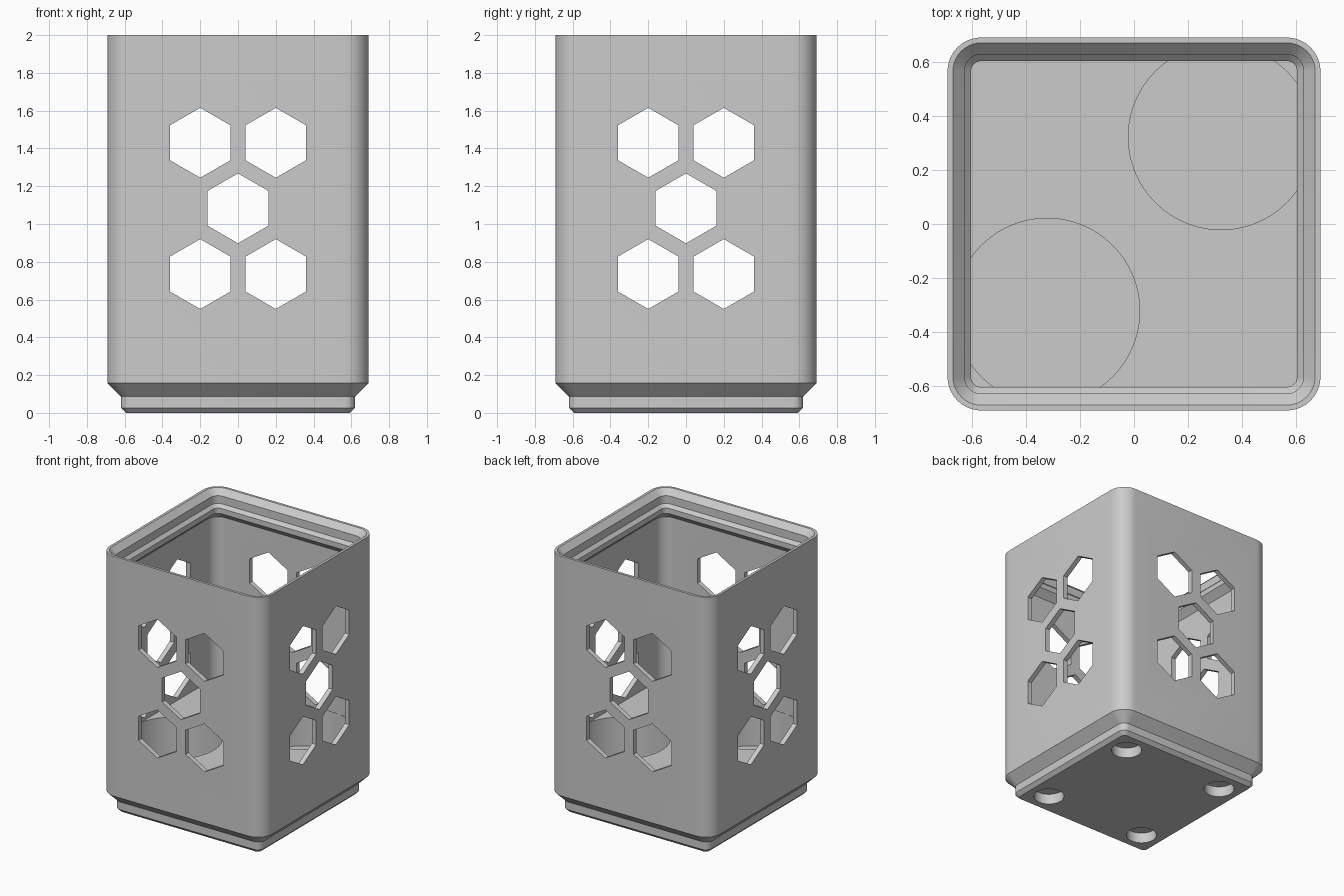
import bpy, bmesh
from math import cos, sin, pi
from mathutils import Matrix, Vector

cube = bpy.data.objects.get("Cube")
if cube:
    bpy.data.objects.remove(cube, do_unlink=True)

CORNER = 0.567      # corner arc centre, shared by every ring
ARC_STEPS = 10
FILL_TOP = 0.53     # top of the solid insert
POCKET_FLOOR = 0.235

grey = bpy.data.materials.new("light_grey")
grey.use_nodes = True
grey.diffuse_color = (0.6, 0.6, 0.6, 1)
grey.node_tree.nodes["Principled BSDF"].inputs["Base Color"].default_value = (0.6, 0.6, 0.6, 1)


def make_object(name, bm):
    bmesh.ops.recalc_face_normals(bm, faces=bm.faces)
    mesh = bpy.data.meshes.new(name)
    bm.to_mesh(mesh)
    bm.free()
    mesh.materials.append(grey)
    obj = bpy.data.objects.new(name, mesh)
    bpy.context.collection.objects.link(obj)
    return obj


def rounded_ring(bm, half, z):
    """Rounded square of verts at height z."""
    radius = half - CORNER
    ring = []
    for quarter, (sx, sy) in enumerate([(1, 1), (-1, 1), (-1, -1), (1, -1)]):
        for i in range(ARC_STEPS + 1):
            a = (quarter + i / ARC_STEPS) * pi / 2
            ring.append(bm.verts.new((sx * CORNER + radius * cos(a),
                                      sy * CORNER + radius * sin(a), z)))
    return ring


def add_prism(bm, sides, radius, length, matrix):
    bmesh.ops.create_cone(bm, cap_ends=True, segments=sides, radius1=radius,
                          radius2=radius, depth=length, matrix=matrix)


def cut(target, name, bm):
    cutter = make_object(name, bm)
    cutter.hide_render = True
    mod = target.modifiers.new(name, 'BOOLEAN')
    mod.operation = 'DIFFERENCE'
    mod.solver = 'EXACT'
    mod.object = cutter
    bpy.context.view_layer.objects.active = target
    bpy.ops.object.modifier_apply(modifier=mod.name)
    bpy.data.objects.remove(cutter, do_unlink=True)


# Bin body: foot, outer wall, stacking lip, inner wall, insert top
profile = [(0.593, 0), (0.62, 0.027), (0.62, 0.087), (0.692, 0.158),
           (0.692, 2), (0.672, 2), (0.629, 1.957), (0.629, 1.897),
           (0.605, 1.873), (0.605, 1.833), (0.655, 1.783), (0.655, FILL_TOP)]
bm = bmesh.new()
rings = [rounded_ring(bm, half, z) for half, z in profile]
for low, high in zip(rings, rings[1:]):
    n = len(low)
    for i in range(n):
        j = (i + 1) % n
        bm.faces.new((low[i], low[j], high[j], high[i]))
bm.faces.new(rings[0])
bm.faces.new(rings[-1])
body = make_object("bin_body", bm)

# Two round pockets in the insert
bm = bmesh.new()
depth = FILL_TOP + 0.002 - POCKET_FLOOR
for s in (-1, 1):
    add_prism(bm, 96, 0.344, depth,
              Matrix.Translation((s * 0.323, s * 0.323, POCKET_FLOOR + depth / 2)))
cut(body, "pocket_cutter", bm)

# Round recesses under the foot
bm = bmesh.new()
for x in (-0.433, 0.433):
    for y in (-0.433, 0.433):
        add_prism(bm, 40, 0.108, 0.16, Matrix.Translation((x, y, 0)))
cut(body, "recess_cutter", bm)

# Five hexagon windows through each pair of walls
windows = [(-0.2, 0.735), (0.2, 0.735), (0, 1.083), (-0.2, 1.43), (0.2, 1.43)]
for name, turn in (("front_back_windows", 0), ("side_windows", pi / 2)):
    bm = bmesh.new()
    for x, z in windows:
        place = (Matrix.Rotation(turn, 4, 'Z') @ Matrix.Translation(Vector((x, 0, z)))
                 @ Matrix.Rotation(pi / 2, 4, 'X'))
        # keep a corner of the hexagon pointing up
        add_prism(bm, 6, 0.185, 2, place)
    cut(body, name, bm)

# Smooth rounded corners, crisp edges
bpy.ops.object.select_all(action='DESELECT')
body.select_set(True)
bpy.context.view_layer.objects.active = body
bpy.ops.object.shade_smooth_by_angle(angle=pi / 6)
